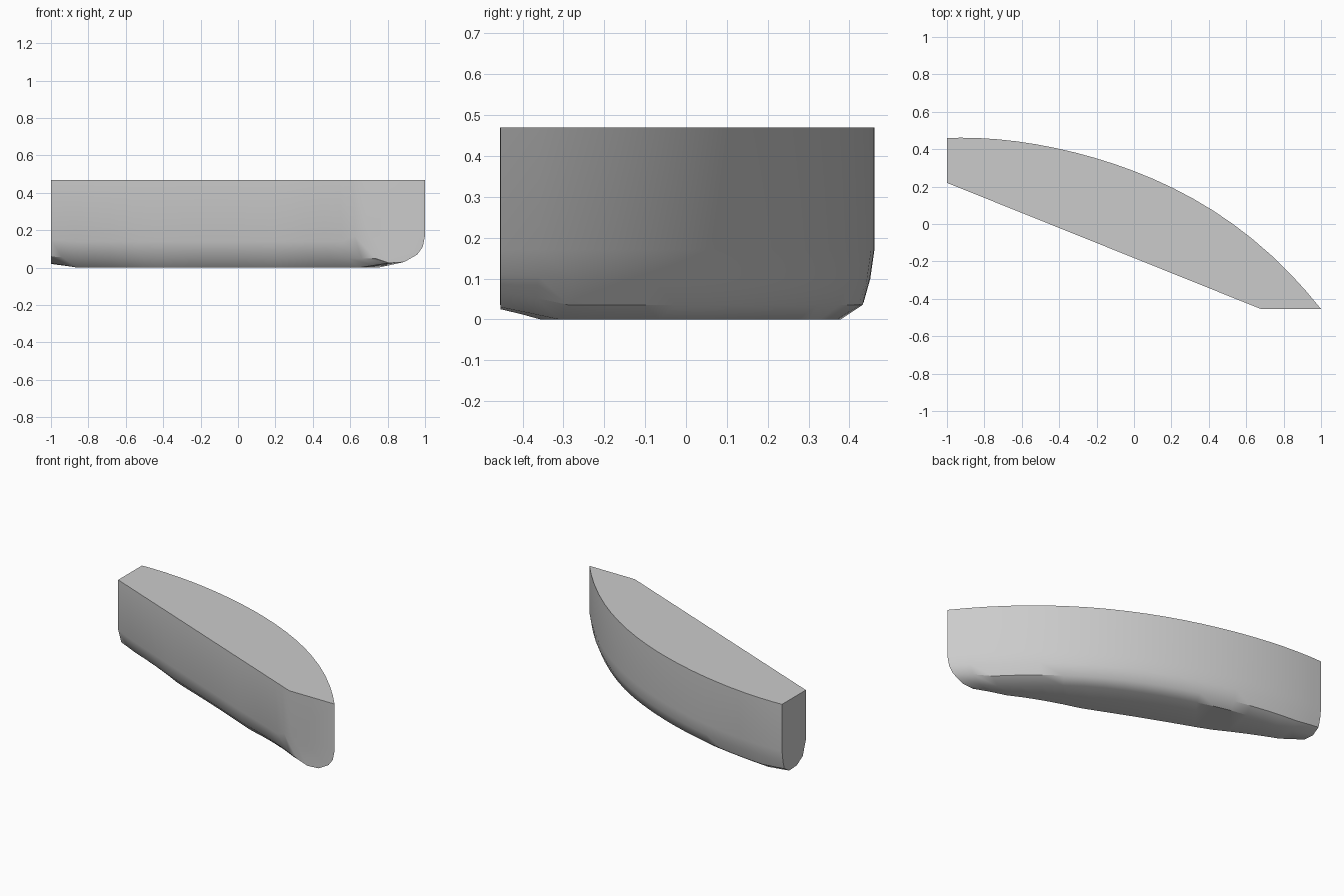
import bpy, bmesh, math

cube = bpy.data.objects.get("Cube")
if cube:
    bpy.data.objects.remove(cube, do_unlink=True)

# Cross-sections from the straight front to the curved back: (fraction across, height)
LEFT_END = [(0, .47), (0, .15), (.13, .06), (.38, .024), (.7, .02),
            (.9, .05), (.96, .1), (1, .17), (1, .47)]
MIDDLE = [(0, .47), (0, .14), (.06, .05), (.17, 0), (.8, 0),
          (.92, .035), (.98, .1), (1, .17), (1, .47)]
RIGHT_END = [(0, .47), (.04, .2), (.17, .05), (.4, .025), (.65, .03),
             (.87, .07), (.96, .11), (1, .17), (1, .47)]
STATIONS = [0, .035, .08] + [.08 + .84 * i / 16 for i in range(1, 16)] + [.92, .96, 1]


def mix(a, b, w):
    return a + (b - a) * w


def back_curve(x):
    return .283 - .383 * x - .2355 * x**2 - .074 * x**3 - .045 * x**4


def section(t):
    """Points of the hull section at t, from the left end to the right end."""
    end = LEFT_END if t < .5 else RIGHT_END
    d = min(t, 1 - t)
    w_side, w_height = min(1, d / .3), min(1, d / .08)
    fx, fy = mix(-1, .68, t), mix(.22, -.455, t)
    bx = mix(-1, 1, t)
    by = back_curve(bx)
    points = []
    for (ue, ze), (um, zm) in zip(end, MIDDLE):
        u = mix(ue, um, w_side)
        points.append((mix(fx, bx, u), mix(fy, by, u), mix(ze, zm, w_height)))
    return points


# Loft the sections and close the top and both ends
bm = bmesh.new()
rings = [[bm.verts.new(p) for p in section(t)] for t in STATIONS]
for a, b in zip(rings, rings[1:]):
    for i in range(len(a) - 1):
        bm.faces.new((a[i], a[i + 1], b[i + 1], b[i]))
bm.faces.new([r[0] for r in rings] + [r[-1] for r in reversed(rings)])
bm.faces.new(rings[0])
bm.faces.new(rings[-1])
bmesh.ops.recalc_face_normals(bm, faces=bm.faces)

mesh = bpy.data.meshes.new("curved_block")
bm.to_mesh(mesh)
bm.free()
block = bpy.data.objects.new("curved_block", mesh)
bpy.context.collection.objects.link(block)

# Plain grey
grey = bpy.data.materials.new("plain_grey")
grey.use_nodes = True
color = (.6, .6, .6, 1)
grey.diffuse_color = color
grey.node_tree.nodes["Principled BSDF"].inputs["Base Color"].default_value = color
mesh.materials.append(grey)

# Smooth sides with sharp top and end edges
bpy.context.view_layer.objects.active = block
block.select_set(True)
bpy.ops.object.shade_smooth_by_angle(angle=math.radians(35))
